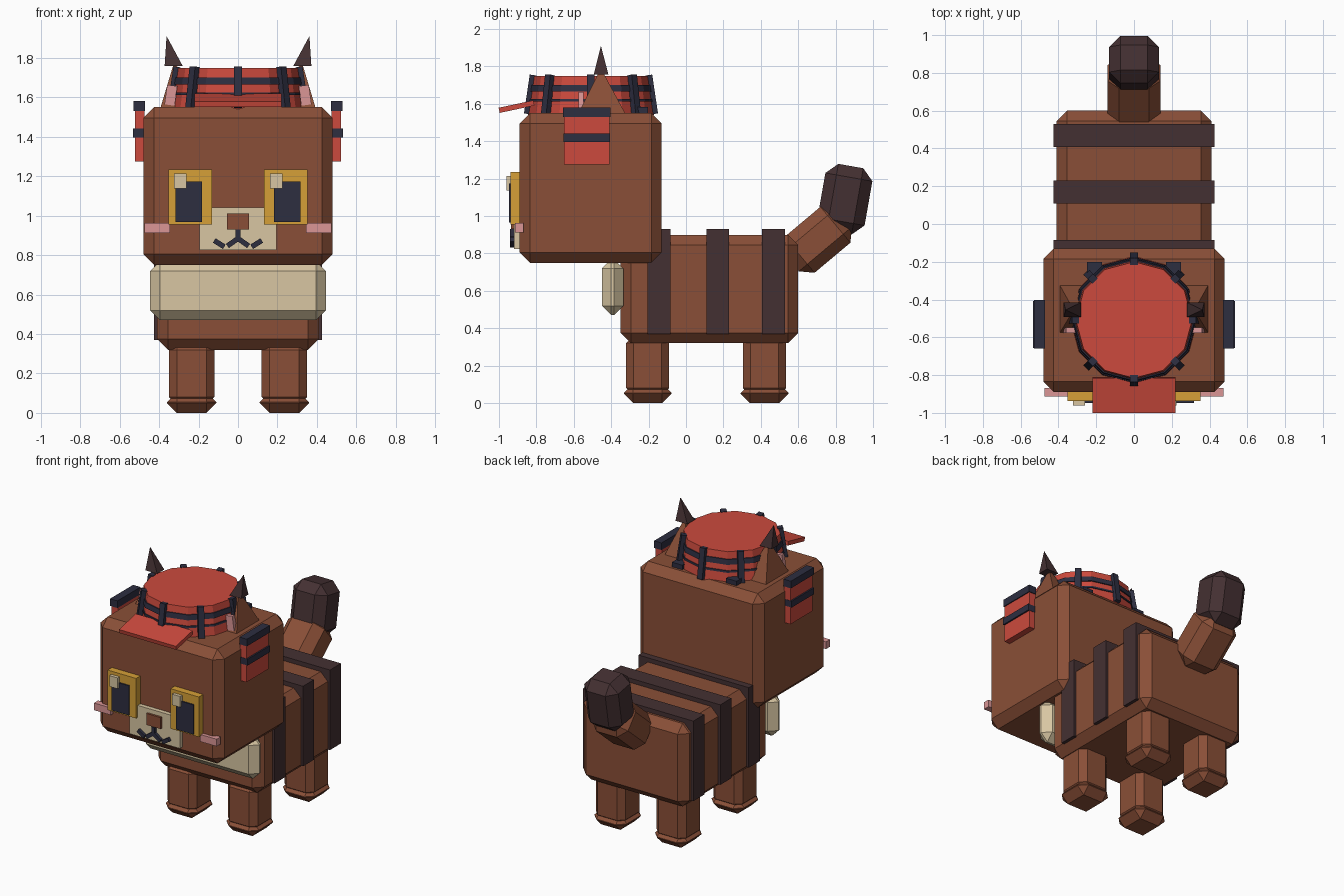
import bpy, bmesh, math
from mathutils import Matrix, Vector, Euler

if "Cube" in bpy.data.objects:
    bpy.data.objects.remove(bpy.data.objects["Cube"])


def material(name, hex_code):
    srgb = [int(hex_code[i:i + 2], 16) / 255 for i in (0, 2, 4)]
    lin = [c / 12.92 if c <= 0.04045 else ((c + 0.055) / 1.055) ** 2.4 for c in srgb]
    m = bpy.data.materials.new(name)
    m.diffuse_color = (*lin, 1)
    m.use_nodes = True
    m.node_tree.nodes["Principled BSDF"].inputs["Base Color"].default_value = m.diffuse_color
    return m


BROWN = material("brown fur", "8A4F37")
DARK = material("dark brown fur", "443032")
CREAM = material("cream fur", "D8C6A2")
GOLD = material("gold", "D6A037")
NAVY = material("navy", "2D2E40")
RED = material("red", "CC4A3D")
PINK = material("pink", "DB9696")


def finish(name, bm, mat):
    bmesh.ops.recalc_face_normals(bm, faces=bm.faces)
    mesh = bpy.data.meshes.new(name)
    bm.to_mesh(mesh)
    bm.free()
    mesh.materials.append(mat)
    ob = bpy.data.objects.new(name, mesh)
    bpy.context.collection.objects.link(ob)
    return ob


def block(name, mat, size, loc, bevel=0, rot=(0, 0, 0)):
    """Chamfered box given by size, centre and rotation in degrees."""
    bm = bmesh.new()
    bmesh.ops.create_cube(bm, size=1)
    bmesh.ops.scale(bm, vec=size, verts=bm.verts)
    if bevel:
        bmesh.ops.bevel(bm, geom=bm.edges[:], offset=bevel, segments=1,
                        affect='EDGES', profile=0.5)
    r = Euler([math.radians(a) for a in rot]).to_matrix().to_4x4()
    bmesh.ops.transform(bm, matrix=Matrix.Translation(loc) @ r, verts=bm.verts)
    return finish(name, bm, mat)


def span(name, mat, x, y, z, bevel=0):
    """Chamfered box given by its ranges."""
    return block(name, mat, [b - a for a, b in (x, y, z)],
                 [(a + b) / 2 for a, b in (x, y, z)], bevel)


def pyramid(name, mat, x, y, z, apex):
    bm = bmesh.new()
    base = [bm.verts.new((x[i], y[j], z)) for i, j in ((0, 0), (1, 0), (1, 1), (0, 1))]
    top = bm.verts.new(apex)
    bm.faces.new(base)
    for i in range(4):
        bm.faces.new((base[i], base[(i + 1) % 4], top))
    return finish(name, bm, mat)


def drum(name, mat, r1, r2, z1, z2, y, sides=12):
    bm = bmesh.new()
    bmesh.ops.create_cone(bm, cap_ends=True, segments=sides, radius1=r1, radius2=r2,
                          depth=z2 - z1, matrix=Matrix.Translation((0, y, (z1 + z2) / 2)))
    return finish(name, bm, mat)


# Body, head and chest
span("body", BROWN, (-.41, .41), (-.35, .60), (.32, .90), .055)
span("head", BROWN, (-.48, .48), (-.89, -.13), (.75, 1.55), .055)
span("chest_bib", CREAM, (-.445, .445), (-.45, -.335), (.47, .77), .05)
for i, y in enumerate((-.145, .17, .468)):
    span(f"body_stripe_{i}", DARK, (-.427, .427), (y - .061, y + .061), (.37, .93))

# Legs and feet
for s, side in ((-1, "left"), (1, "right")):
    for y, end in ((-.205, "front"), (.42, "back")):
        block(f"{end}_leg_{side}", BROWN, (.23, .23, .32), (s * .235, y, .20), .04)
        block(f"{end}_foot_{side}", BROWN, (.25, .255, .105), (s * .235, y, .0525), .05)

# Tail
block("tail_base", BROWN, (.28, .37, .25), (0, .703, .873), .06, (40, 0, 0))
block("tail_tip", DARK, (.264, .255, .36), (0, .85, 1.09), .06, (-10, 0, 0))

# Muzzle, nose and mouth
span("muzzle", CREAM, (-.195, .195), (-.92, -.88), (.825, 1.04))
span("nose", BROWN, (-.055, .055), (-.935, -.91), (.93, 1.01))
span("mouth_line", NAVY, (-.012, .012), (-.94, -.91), (.87, .93))
for s, side in ((-1, "left"), (1, "right")):
    block(f"mouth_inner_{side}", NAVY, (.065, .025, .026), (s * .027, -.928, .865), 0, (0, s * 35, 0))
    block(f"mouth_outer_{side}", NAVY, (.06, .025, .026), (s * .095, -.928, .858), 0, (0, -s * 32, 0))

    # Eyes and cheeks
    block(f"eye_{side}", GOLD, (.22, .055, .28), (s * .243, -.91, 1.095))
    block(f"pupil_{side}", NAVY, (.135, .02, .207), (s * .25, -.937, 1.07))
    hx = -.292 if s < 0 else .193
    block(f"eye_highlight_{side}", CREAM, (.064, .035, .076), (hx, -.943, 1.175))
    block(f"cheek_{side}", PINK, (.13, .045, .05), (s * .41, -.892, .938))

    # Ears with dark tips and pink insides
    xs = sorted((s * .395, s * .23))
    pyramid(f"ear_{side}", BROWN, xs, (-.58, -.32), 1.54, (s * .32, -.455, 1.79))
    xs = sorted((s * .372, s * .28))
    pyramid(f"ear_tip_{side}", DARK, xs, (-.493, -.415), 1.758, (s * .362, -.455, 1.91))
    block(f"inner_ear_{side}", PINK, (.052, .028, .1), (s * .34, -.562, 1.61), 0, (0, -s * 8, 0))

    # Side flaps of the hat
    block(f"side_flap_{side}", RED, (.05, .245, .27), (s * .498, -.531, 1.41))
    block(f"side_flap_cap_{side}", NAVY, (.057, .255, .05), (s * .501, -.531, 1.555))
    block(f"side_flap_band_{side}", NAVY, (.055, .249, .045), (s * .506, -.531, 1.418))

# Hat drum, rings, ribs and brim
HAT_Y = -.508
drum("hat", RED, .338, .308, 1.54, 1.748, HAT_Y)
drum("hat_ring_wide", NAVY, .328, .322, 1.665, 1.70, HAT_Y)
drum("hat_ring_thin", NAVY, .334, .332, 1.612, 1.625, HAT_Y)
for i in range(8):
    a = math.radians(45 * i)
    block(f"hat_rib_{i}", NAVY, (.036, .04, .21),
          (.325 * math.cos(a), HAT_Y + .325 * math.sin(a), 1.65), 0, (0, -8.5, 45 * i))
for s, side in ((-1, "left"), (1, "right")):
    block(f"hat_rear_clip_{side}", NAVY, (.08, .07, .04), (s * .21, -.237, 1.562))
block("hat_brim", RED, (.44, .19, .028), (0, -.906, 1.585), 0, (12, 0, 0))
